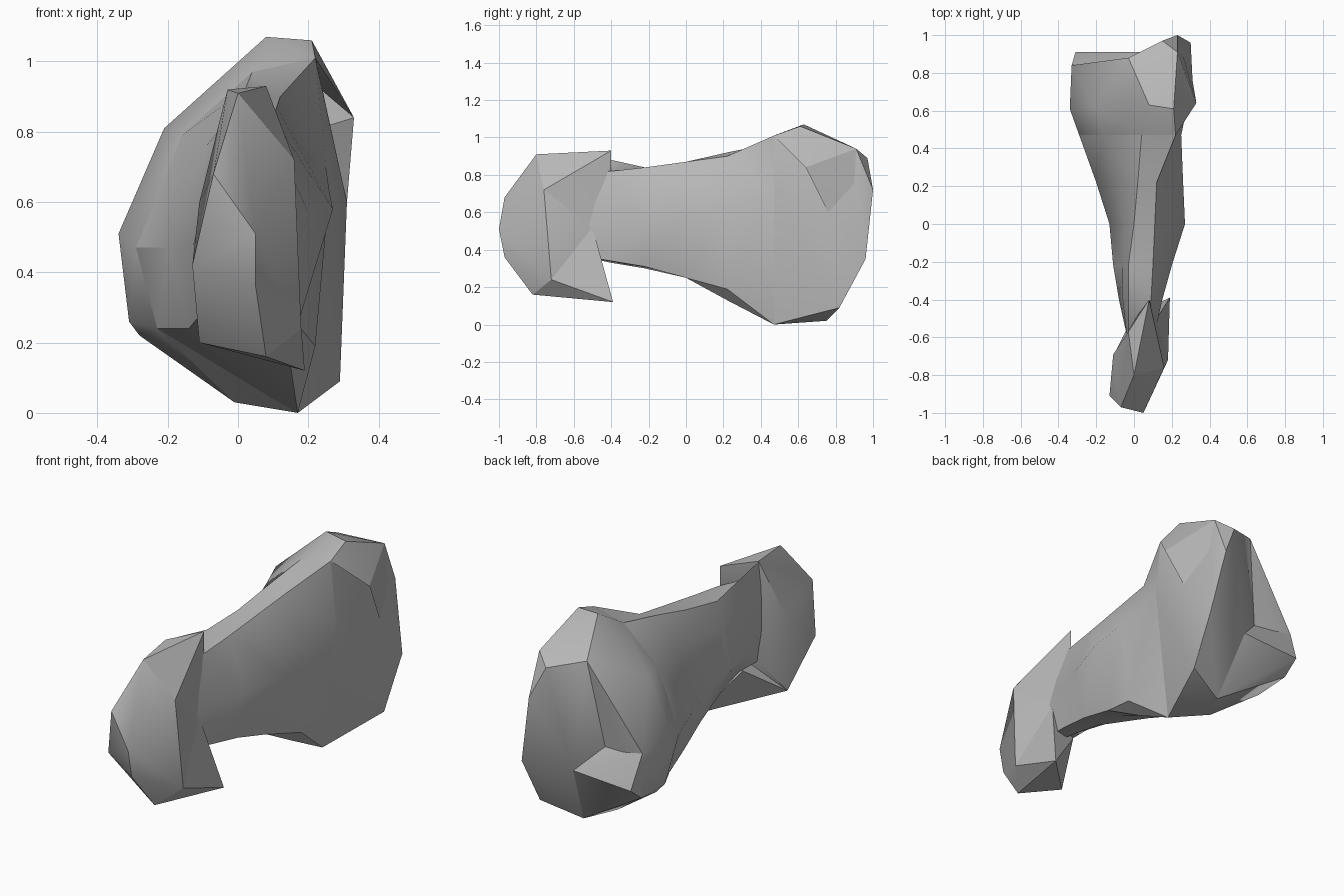
import bpy
import bmesh
from mathutils import Vector

# Remove the default cube only
default_cube = bpy.data.objects.get("Cube")
if default_cube:
    bpy.data.objects.remove(default_cube, do_unlink=True)

UNIT = 0.01  # all coordinates below are in hundredths

# Single stone grey material
stone = bpy.data.materials.new("stone_grey")
stone.use_nodes = True
grey = (0.48, 0.48, 0.48, 1)
stone.diffuse_color = grey
stone.node_tree.nodes["Principled BSDF"].inputs["Base Color"].default_value = grey


def finish(name, mesh_builder):
    """Turn a bmesh into a shaded object with the shared material."""
    bmesh.ops.recalc_face_normals(mesh_builder, faces=mesh_builder.faces)
    mesh = bpy.data.meshes.new(name)
    mesh_builder.to_mesh(mesh)
    mesh_builder.free()
    mesh.materials.append(stone)
    part = bpy.data.objects.new(name, mesh)
    bpy.context.collection.objects.link(part)
    bpy.ops.object.select_all(action="DESELECT")
    part.select_set(True)
    bpy.context.view_layer.objects.active = part
    bpy.ops.object.shade_smooth_by_angle(angle=0.6)
    return part


def hull(name, corners):
    """Wrap a faceted convex skin around a few corner points."""
    builder = bmesh.new()
    for corner in corners:
        builder.verts.new(Vector(corner) * UNIT)
    result = bmesh.ops.convex_hull(builder, input=builder.verts)
    loose = [item for item in result["geom_interior"] if isinstance(item, bmesh.types.BMVert)]
    if loose:
        bmesh.ops.delete(builder, geom=loose, context="VERTS")
    return finish(name, builder)


def loft(name, sections):
    """Skin a row of matching cross-sections, each placed along y."""
    builder = bmesh.new()
    rings = []
    for y, outline in sections:
        rings.append([builder.verts.new(Vector((x, y, z)) * UNIT) for x, z in outline])
    for ring, following in zip(rings, rings[1:]):
        count = len(ring)
        for i in range(count):
            j = (i + 1) % count
            builder.faces.new((ring[i], ring[j], following[j], following[i]))
    builder.faces.new(rings[0])
    builder.faces.new(rings[-1])
    bmesh.ops.triangulate(builder, faces=builder.faces)
    return finish(name, builder)


# Shaft: each outline runs top, left side, bottom with keel, right side, right flank
rear_outline = [(4, 97), (22, 101), (25, 70), (17, 0), (10, 4), (-23, 24), (-29, 47), (-16, 79)]
shaft_sections = [
    (-58, [(-3, 92), (6, 80), (11, 52), (10, 37), (4, 37), (-2, 38), (-4, 55), (-4, 72)]),
    (-40, [(-3, 88), (9, 82), (15, 55), (13, 34), (6, 33), (-3, 39), (-8, 50), (-6, 72)]),
    (-22, [(-3, 84), (10, 84), (20, 57), (15, 31), (6, 30), (-6, 37), (-11, 49), (-6, 71)]),
    (0, [(0, 87), (11, 87), (27, 58), (17, 25), (8, 25), (-9, 30), (-13, 47), (-5, 74)]),
    (22, [(2, 92), (12, 90), (26, 63), (22, 19), (15, 13), (-14, 24), (-20, 47), (-9, 76)]),
    (47, rear_outline),
]
loft("shaft", shaft_sections)

# Rear block: two halves meeting in a shallow valley down the rear face
shaft_end = [(x, 47, z) for x, z in rear_outline]
crest, peak, shoulder = (8, 63, 107), (21, 61, 106), (23, 91, 94)
ledge_inner, ledge_fold, sole = (3, 91, 35), (-13, 81, 51), (8, 75, 2)
valley = [crest, (-3, 88, 94), ledge_fold, sole, (-1, 59, 3)]
left_side, rear_tip = (31, 76, 60), (23, 100, 72)
left_flank = [left_side, rear_tip, shoulder, peak, (15, 97, 89), (30, 96, 35), (29, 82, 9)]
right_rim, right_foot = (-33, 84, 51), (-31, 82, 26)
right_flank = [(-21, 62, 81), (-34, 61, 51), (-31, 62, 26), (-28, 65, 22), right_rim, right_foot]
hull("rear_left_half", shaft_end + valley + left_flank + [ledge_inner])
hull("rear_right_half", shaft_end + valley + right_flank)

# Ridge bulging out along the upper left of the rear block
ridge = (33, 64, 84)
hull("left_ridge_upper", [peak, shoulder, ridge, (22, 47, 101), (20, 65, 95)])
hull("left_ridge_lower", [ridge, shoulder, rear_tip, left_side, (20, 80, 80)])

# Ledge standing out low on the rear face
hull("rear_ledge", [ledge_inner, ledge_fold, sole, right_rim, right_foot, (-31, 91, 33)])

# Front head: faceted nose around the shaft tip
brow, cheek, jaw = (0, -80, 91), (16, -76, 72), (18, -72, 24)
chin, heel, nape = (8, -82, 16), (-11, -70, 20), (-3, -57, 92)
nose = [(-7, -97, 68), (5, -100, 51), (5, -97, 36), (-13, -91, 42), (-11, -69, 60)]
neck = [(12, -50, 52), (11, -50, 37), (-3, -57, 38)]
hull("front_head", [brow, cheek, jaw, chin, heel, nape] + nose + neck)

# Spurs reaching back above and below the shaft
hull("upper_spur", [
    brow, cheek, nape, (8, -40, 93), (8, -40, 82), (12, -50, 52), (-3, -55, 75),
])
hull("lower_spur", [
    jaw, chin, heel, (19, -39, 12), (13, -48, 36), (0, -48, 36), (12, -50, 52),
])
